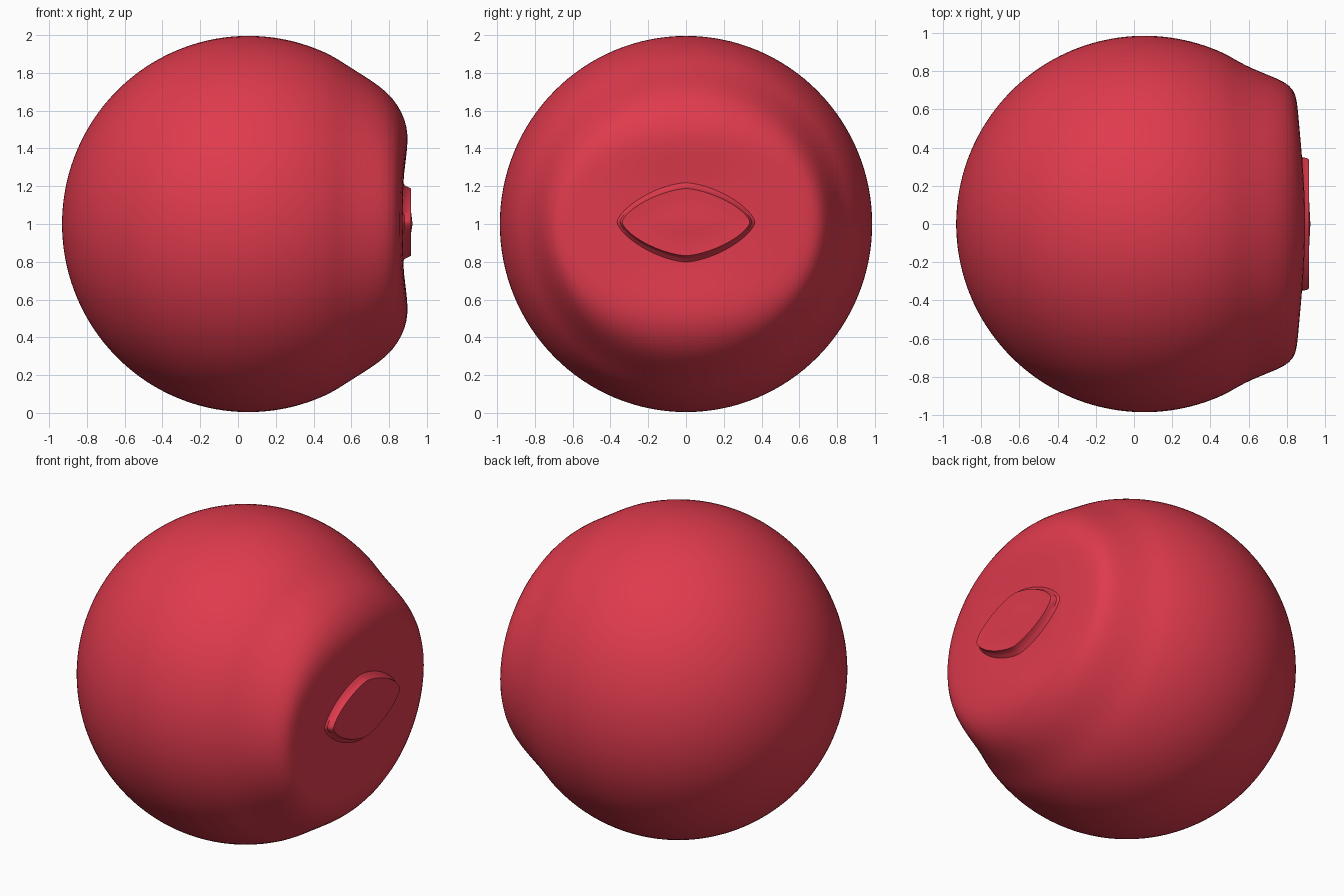
import bpy, bmesh, math

if "Cube" in bpy.data.objects:
    bpy.data.objects.remove(bpy.data.objects["Cube"])

red = bpy.data.materials.new("red")
red.diffuse_color = (0.74, 0.043, 0.074, 1)
red.use_nodes = True
red.node_tree.nodes["Principled BSDF"].inputs["Base Color"].default_value = red.diffuse_color

SEG = 64


def build_rings(name, rings, cap_start, cap_end):
    """Skin rings of points around the x axis, closing both ends with a pole."""
    bm = bmesh.new()
    loops = [[bm.verts.new(p) for p in ring] for ring in rings]
    for a, b in zip(loops, loops[1:]):
        for i in range(SEG):
            j = (i + 1) % SEG
            bm.faces.new((a[i], a[j], b[j], b[i]))
    for loop, pole in ((loops[0], cap_start), (loops[-1], cap_end)):
        v = bm.verts.new(pole)
        for i in range(SEG):
            bm.faces.new((loop[i], loop[(i + 1) % SEG], v))
    bmesh.ops.recalc_face_normals(bm, faces=bm.faces)
    me = bpy.data.meshes.new(name)
    bm.to_mesh(me)
    bm.free()
    ob = bpy.data.objects.new(name, me)
    bpy.context.collection.objects.link(ob)
    me.materials.append(red)
    bpy.ops.object.select_all(action='DESELECT')
    ob.select_set(True)
    bpy.context.view_layer.objects.active = ob
    return ob


# Ball: round shell, then a flattened dished end on +x
CX, RX, RY, RZ = 0.055, 0.987, 0.988, 0.998
angles = [2 * math.pi * i / SEG for i in range(SEG)]
rings = []
N = 32
last = math.acos(-0.44)  # shell ends where the flattening begins
for k in range(1, N + 1):
    t = last * k / N
    x, r = CX - RX * math.cos(t), math.sin(t)
    rings.append([(x, RY * r * math.sin(a), 1 + RZ * r * math.cos(a)) for a in angles])

# profiles (x, radius) of the flattened end, along z and along y
prof_z = [(.55, .86), (.61, .82), (.70, .765), (.79, .70), (.85, .625), (.885, .55),
          (.90, .475), (.895, .39), (.883, .30), (.872, .20), (.87, .10)]
prof_y = [(.55, .85), (.62, .815), (.72, .775), (.79, .745), (.837, .705), (.853, .65),
          (.86, .58), (.867, .48), (.873, .38), (.872, .25), (.87, .12)]
for (xz, rz), (xy, ry) in zip(prof_z, prof_y):
    ring = []
    for a in angles:
        w = math.cos(a) ** 2
        x, r = xz * w + xy * (1 - w), rz * w + ry * (1 - w)
        ring.append((x, r * math.sin(a), 1 + r * math.cos(a)))
    rings.append(ring)
body = build_rings("ball_body", rings, (CX - RX, 0, 1), (.87, 0, 1))
sub = body.modifiers.new("smooth", 'SUBSURF')
sub.levels = sub.render_levels = 1
bpy.ops.object.shade_smooth()


# Raised lens-shaped plate on the flattened end
def lens(x, hy, hz, zc=1.01):
    def pw(v):
        return math.copysign(abs(v) ** 1.33, v)
    return [(x, hy * pw(math.sin(a)), zc + hz * pw(math.cos(a))) for a in angles]


plate = build_rings("lens_plate", [
    lens(.855, .375, .225), lens(.872, .365, .215), lens(.882, .35, .195),
    lens(.905, .345, .183), lens(.917, .338, .178), lens(.914, .27, .13),
    lens(.916, .15, .06)], (.855, 0, 1.01), (.924, 0, 1.0))
bpy.ops.object.shade_smooth_by_angle(angle=math.radians(40))
